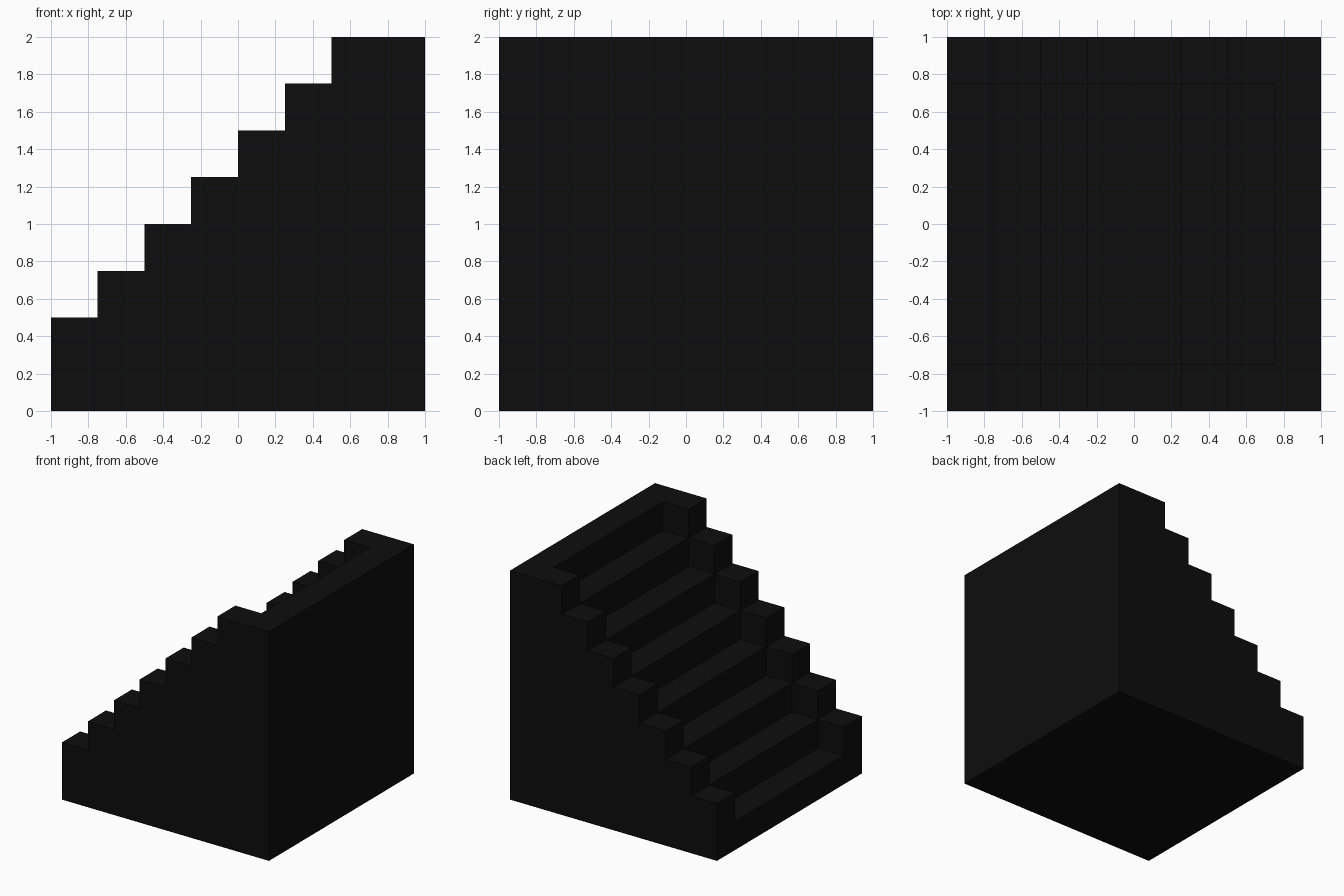
import bpy
import bmesh

cube = bpy.data.objects.get("Cube")
if cube:
    bpy.data.objects.remove(cube, do_unlink=True)

STEP = 0.25      # rise and run of every step
INNER = 0.75     # half width of the flight between the side walls

# One near-black colour for the whole block
black = bpy.data.materials.new("near_black")
black.use_nodes = True
color = (0.004, 0.004, 0.004, 1.0)
black.diffuse_color = color
black.node_tree.nodes["Principled BSDF"].inputs["Base Color"].default_value = color


def stepped_profile(first_height, count):
    """Closed x-z outline climbing towards +x; the last tread runs to x = 1."""
    points = [(1.0, 0.0), (-1.0, 0.0)]
    for i in range(count):
        z = first_height + i * STEP
        start = -1.0 + i * STEP
        end = 1.0 if i == count - 1 else start + STEP
        points += [(start, z), (end, z)]
    return points


def extrude_profile(name, points, y0, y1):
    """Solid made by extruding an x-z outline from y0 to y1."""
    bm = bmesh.new()
    face = bm.faces.new([bm.verts.new((x, y0, z)) for x, z in points])
    result = bmesh.ops.extrude_face_region(bm, geom=[face], use_keep_orig=True)
    moved = [v for v in result["geom"] if isinstance(v, bmesh.types.BMVert)]
    bmesh.ops.translate(bm, verts=moved, vec=(0, y1 - y0, 0))
    bmesh.ops.recalc_face_normals(bm, faces=bm.faces)
    mesh = bpy.data.meshes.new(name)
    bm.to_mesh(mesh)
    bm.free()
    mesh.materials.append(black)
    obj = bpy.data.objects.new(name, mesh)
    bpy.context.collection.objects.link(obj)
    return obj


# Recessed flight of eight steps, its top step forming the rear rim
extrude_profile("stair_flight", stepped_profile(STEP, 8), -INNER, INNER)

# Stepped side walls, one step higher than the flight
wall_outline = stepped_profile(2 * STEP, 7)
extrude_profile("front_side_wall", wall_outline, -1.0, -INNER)
extrude_profile("back_side_wall", wall_outline, INNER, 1.0)
